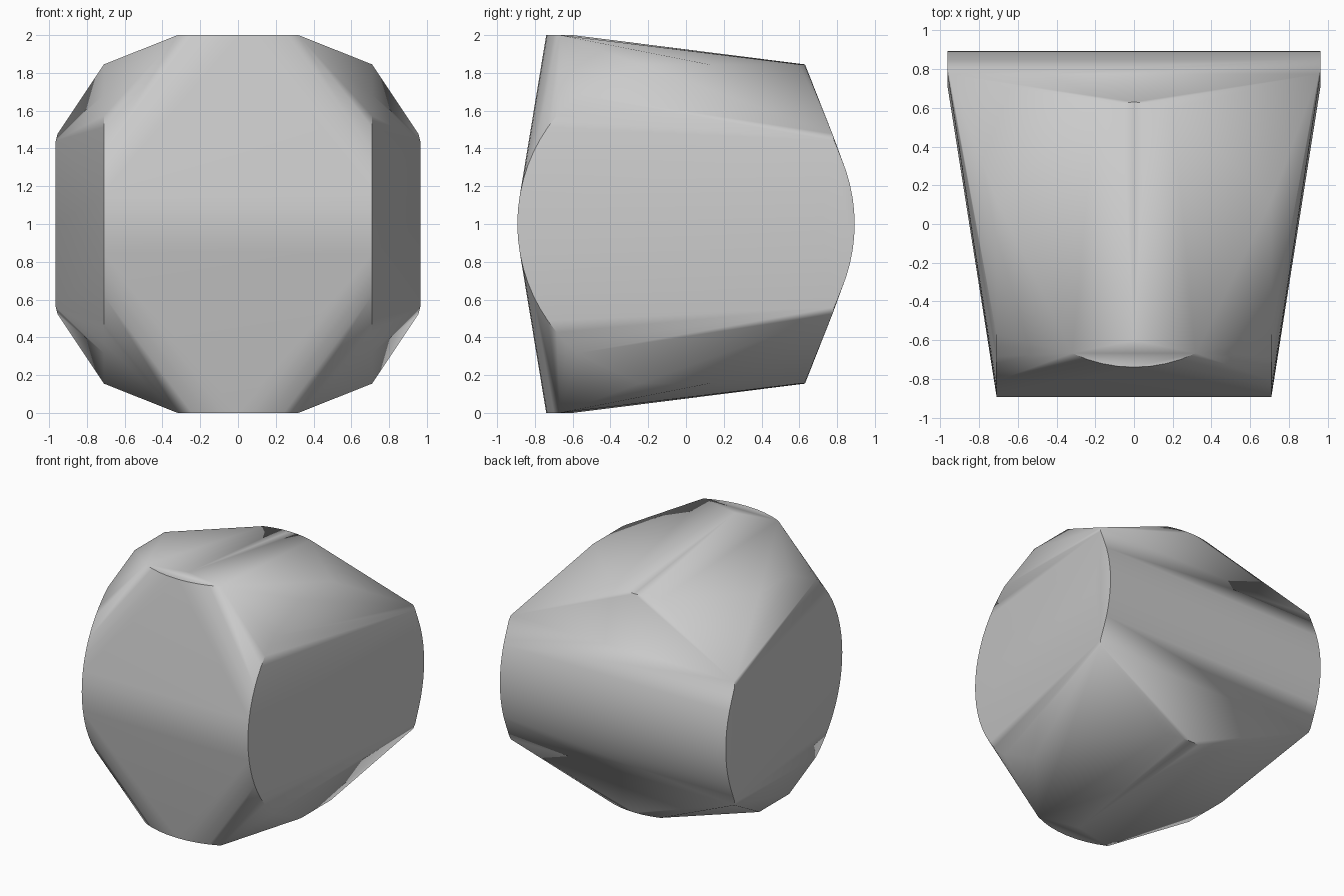
import bpy, bmesh, math

cube = bpy.data.objects.get("Cube")
if cube:
    bpy.data.objects.remove(cube, do_unlink=True)

MID = 1.0  # height of the horizontal symmetry plane


def arc(radius, half_angle, steps):
    """(along, across) points of an arc centred on the first axis."""
    for i in range(steps + 1):
        a = math.radians(half_angle * (2 * i / steps - 1))
        yield radius * math.cos(a), radius * math.sin(a)


# Half outline points (x >= 0, heights relative to the middle)
points = []
# front rim of each side face, then its flat top corners
points += [(0.71, -c, s) for c, s in arc(0.893, 50, 20)]
points += [(0.71, -0.245, 0.845), (0.71, 0.12, 0.845)]
# wider back rim of each side face
points += [(0.965, c, s) for c, s in arc(0.893, 27, 12)]
points += [(0.965, 0.785, 0.44), (0.955, 0.775, 0.478), (0.965, 0.72, 0.0)]
# front and back rims of the top face
points += [(s, -c, 1.0) for c, s in arc(0.74, 25.6, 8)]
points += [(0.0, -0.6, 1.0)]
points += [(s, c, 0.845) for c, s in arc(0.63, 18.5, 6)]

# Mirror left/right and top/bottom, removing repeats
corners = {(round(sx * x, 4), round(y, 4), round(MID + sz * z, 4))
           for x, y, z in points for sx in (1, -1) for sz in (1, -1)}

# Wrap the rims in one convex skin
bm = bmesh.new()
for co in sorted(corners):
    bm.verts.new(co)
hull = bmesh.ops.convex_hull(bm, input=bm.verts[:])
inner = {g for g in hull["geom_interior"] + hull["geom_unused"]
         if isinstance(g, bmesh.types.BMVert)}
bmesh.ops.delete(bm, geom=list(inner), context="VERTS")
bmesh.ops.dissolve_limit(bm, angle_limit=math.radians(0.3),
                         verts=bm.verts[:], edges=bm.edges[:])
bmesh.ops.recalc_face_normals(bm, faces=bm.faces[:])
mesh = bpy.data.meshes.new("rounded_block")
bm.to_mesh(mesh)
bm.free()

# Plain grey surface
grey = bpy.data.materials.new("light_grey")
grey.use_nodes = True
colour = (0.6, 0.6, 0.6, 1.0)
grey.diffuse_color = colour
grey.node_tree.nodes["Principled BSDF"].inputs["Base Color"].default_value = colour
mesh.materials.append(grey)

block = bpy.data.objects.new("rounded_block", mesh)
bpy.context.collection.objects.link(block)
bpy.ops.object.select_all(action="DESELECT")
block.select_set(True)
bpy.context.view_layer.objects.active = block
bpy.ops.object.shade_smooth_by_angle(angle=math.radians(45))
